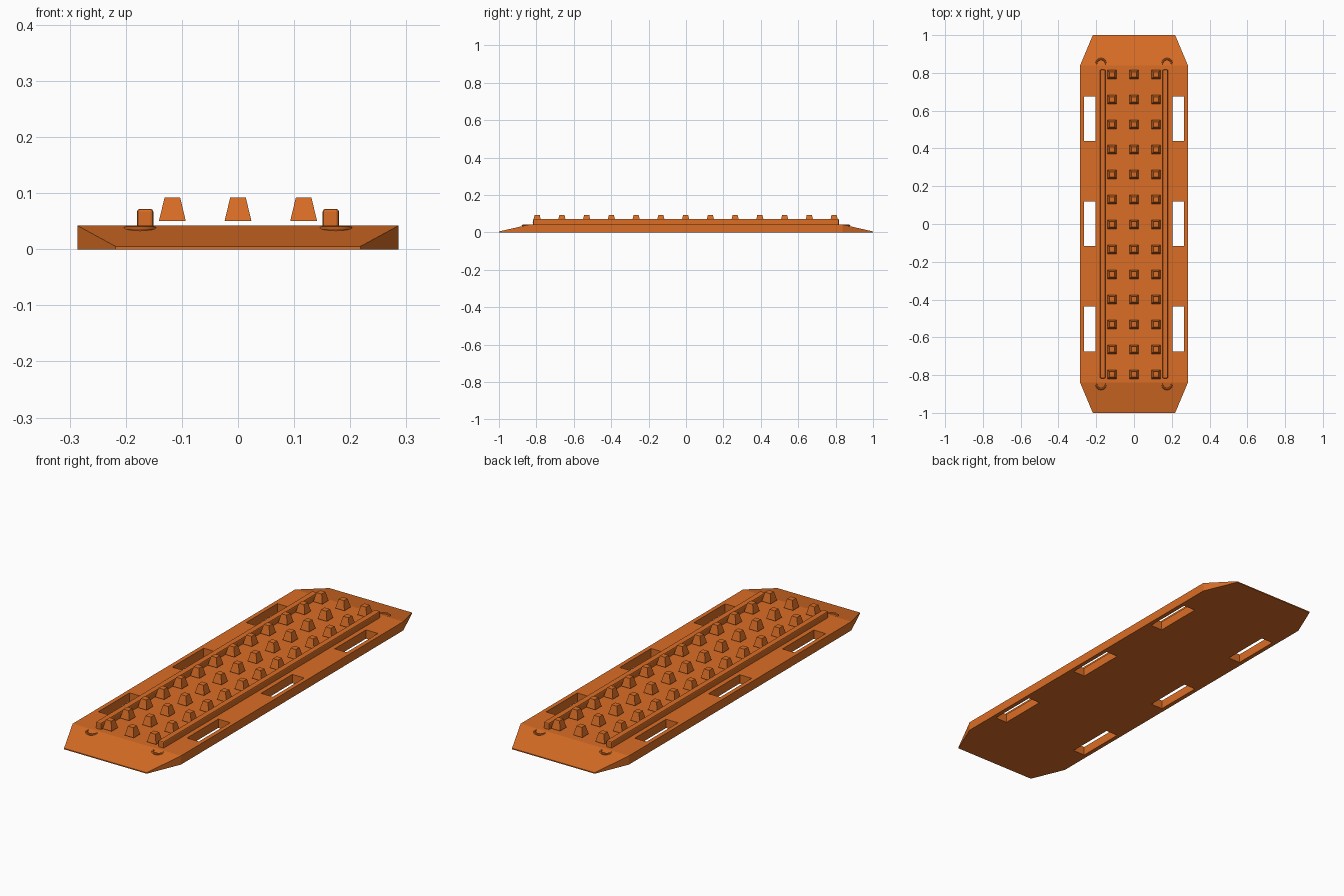
import bpy, bmesh

if "Cube" in bpy.data.objects:
    bpy.data.objects.remove(bpy.data.objects["Cube"])

orange = bpy.data.materials.new("burnt orange")
orange.diffuse_color = (0.70, 0.155, 0.018, 1)
orange.use_nodes = True
orange.node_tree.nodes["Principled BSDF"].inputs["Base Color"].default_value = orange.diffuse_color


def finish(name, bm):
    bmesh.ops.recalc_face_normals(bm, faces=bm.faces)
    mesh = bpy.data.meshes.new(name)
    bm.to_mesh(mesh)
    bm.free()
    mesh.materials.append(orange)
    ob = bpy.data.objects.new(name, mesh)
    bpy.context.collection.objects.link(ob)
    return ob


def add_block(bm, center, size, top_scale=1.0):
    """Box, optionally tapered towards its top."""
    verts = bmesh.ops.create_cube(bm, size=1)["verts"]
    for v in verts:
        s = top_scale if v.co.z > 0 else 1.0
        v.co.x = center[0] + v.co.x * size[0] * s
        v.co.y = center[1] + v.co.y * size[1] * s
        v.co.z = center[2] + v.co.z * size[2]
    return verts


# Deck: flat plate with a tapered ramp at each end
bm = bmesh.new()
outline = [(-0.218, -1, 0.005), (0.218, -1, 0.005), (0.286, -0.838, 0.042),
           (0.286, 0.838, 0.042), (0.218, 1, 0.005), (-0.218, 1, 0.005),
           (-0.286, 0.838, 0.042), (-0.286, -0.838, 0.042)]
low = [bm.verts.new((x, y, 0)) for x, y, z in outline]
top = [bm.verts.new(p) for p in outline]
bm.faces.new(low)
for ids in ((0, 1, 2, 7), (7, 2, 3, 6), (6, 3, 4, 5)):
    bm.faces.new([top[i] for i in ids])
for i in range(8):
    j = (i + 1) % 8
    bm.faces.new((low[i], low[j], top[j], top[i]))
deck = finish("deck", bm)

# Handle slots cut through both long edges
bm = bmesh.new()
for side in (-1, 1):
    for y in (-0.556, 0.002, 0.558):
        add_block(bm, (side * 0.234, y, 0.02), (0.063, 0.236, 0.2))
cutter = finish("slot_cutter", bm)
cutter.hide_render = True
cut = deck.modifiers.new("handle_slots", "BOOLEAN")
cut.operation = "DIFFERENCE"
cut.solver = "EXACT"
cut.object = cutter
bpy.context.view_layer.objects.active = deck
bpy.ops.object.modifier_apply(modifier=cut.name)
bpy.data.objects.remove(cutter)

# Grip studs: tapered blocks in three rows
bm = bmesh.new()
for x in (-0.117, 0, 0.117):
    for i in range(13):
        add_block(bm, (x, (i - 6) * 0.1323 - 0.002, 0.071),
                  (0.048, 0.048, 0.042), 0.58)
finish("grip_studs", bm)

for side, label in ((-1, "left"), (1, "right")):
    # Long rails with softened edges
    bm = bmesh.new()
    add_block(bm, (side * 0.1655, 0, 0.053), (0.029, 1.634, 0.038))
    bmesh.ops.bevel(bm, geom=bm.edges[:], offset=0.005, segments=2,
                    profile=0.5, affect="EDGES")
    finish(label + "_rail", bm)

    # Tie-down rings half sunk into the ramps
    for end, where in ((-1, "front"), (1, "back")):
        bpy.ops.mesh.primitive_torus_add(
            major_radius=0.0245, minor_radius=0.0055,
            major_segments=24, minor_segments=8,
            location=(side * 0.1745, end * 0.849, 0.036))
        ring = bpy.context.object
        ring.name = f"{where}_{label}_ring"
        ring.data.materials.append(orange)
        bpy.ops.object.shade_smooth_by_angle()
